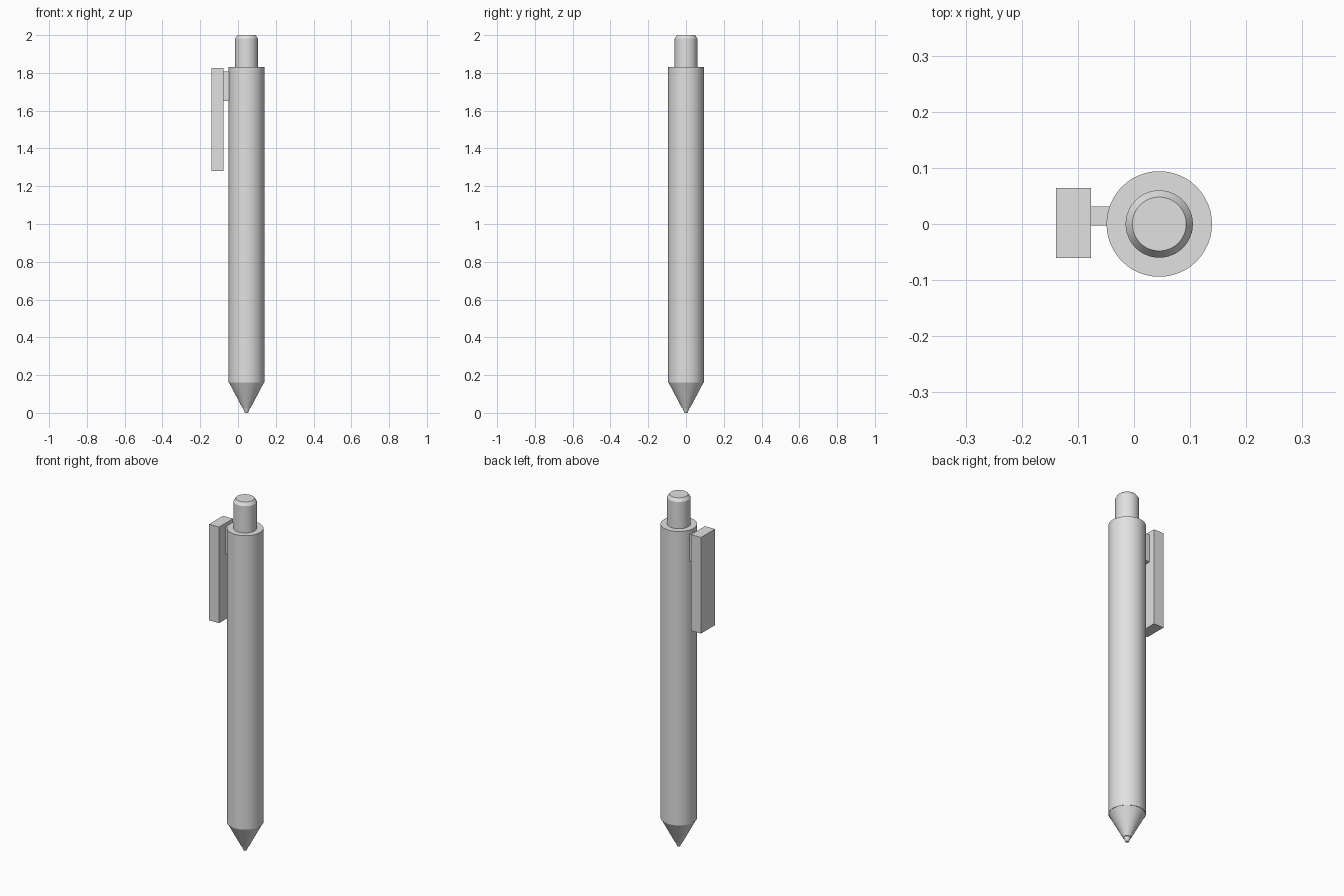
import bpy
import bmesh
import math

cube = bpy.data.objects.get("Cube")
if cube:
    bpy.data.objects.remove(cube, do_unlink=True)

SEGMENTS = 48
AXIS_X = 0.045

# One plain grey plastic for the whole pen
grey = bpy.data.materials.new("light grey plastic")
grey.use_nodes = True
colour = (0.75, 0.75, 0.75, 1)
grey.diffuse_color = colour
grey.node_tree.nodes["Principled BSDF"].inputs["Base Color"].default_value = colour


def add_object(name, bm):
    bmesh.ops.recalc_face_normals(bm, faces=bm.faces)
    mesh = bpy.data.meshes.new(name)
    bm.to_mesh(mesh)
    bm.free()
    mesh.materials.append(grey)
    obj = bpy.data.objects.new(name, mesh)
    bpy.context.collection.objects.link(obj)
    return obj


def turned(name, profile):
    """Closed solid of revolution from (radius, height) points."""
    bm = bmesh.new()
    rings = []
    for radius, z in profile:
        ring = []
        for i in range(SEGMENTS):
            a = math.tau * i / SEGMENTS
            ring.append(bm.verts.new((AXIS_X + radius * math.cos(a), radius * math.sin(a), z)))
        rings.append(ring)
    for low, high in zip(rings, rings[1:]):
        for i in range(SEGMENTS):
            j = (i + 1) % SEGMENTS
            bm.faces.new((low[i], low[j], high[j], high[i]))
    bm.faces.new(rings[0])
    bm.faces.new(rings[-1])
    obj = add_object(name, bm)
    bpy.ops.object.select_all(action="DESELECT")
    obj.select_set(True)
    bpy.context.view_layer.objects.active = obj
    bpy.ops.object.shade_smooth_by_angle(angle=math.radians(20))
    return obj


def box(name, low, high):
    bm = bmesh.new()
    bmesh.ops.create_cube(bm, size=1)
    for v in bm.verts:
        v.co = [b if c > 0 else a for c, a, b in zip(v.co, low, high)]
    return add_object(name, bm)


# Barrel, tapered tip and writing point
turned("barrel", [(0.094, 0.16), (0.094, 1.83)])
turned("tapered_tip", [(0.021, 0.025), (0.092, 0.16)])
turned("writing_point", [(0.008, 0), (0.018, 0.025), (0.018, 0.04)])

# Push button with a chamfered top
turned("push_button", [(0.06, 1.8), (0.06, 1.982), (0.048, 2.0)])

# Pocket clip and the bridge joining it to the barrel
box("pocket_clip", (-0.139, -0.061, 1.28), (-0.077, 0.064, 1.826))
box("clip_bridge", (-0.079, -0.003, 1.652), (-0.035, 0.031, 1.808))
